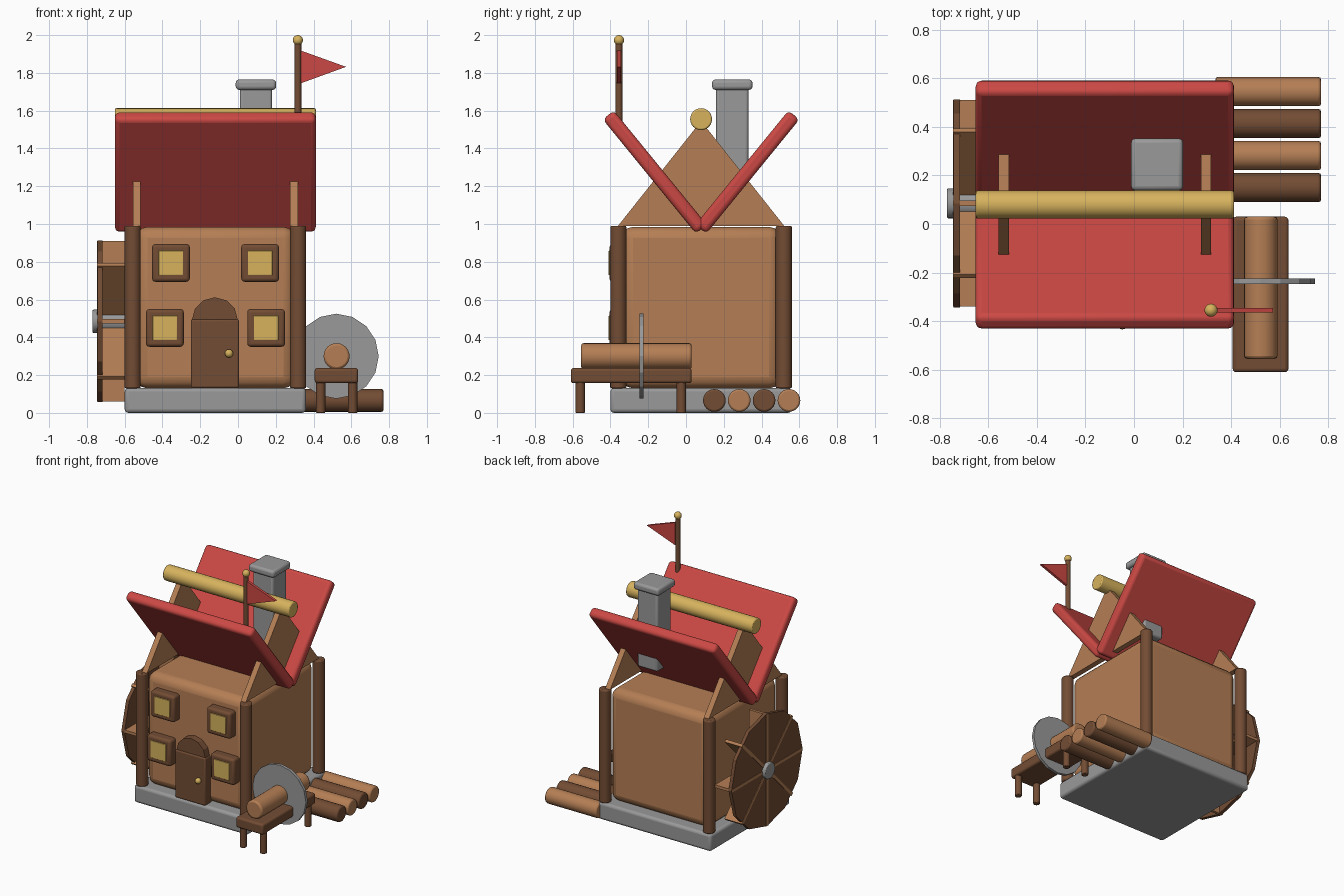
import bpy, bmesh, math
from mathutils import Matrix, Vector

if "Cube" in bpy.data.objects:
    bpy.data.objects.remove(bpy.data.objects["Cube"])

CX, CY = -0.12, 0.08  # house centre


def mat(name, rgb):
    m = bpy.data.materials.new(name)
    m.diffuse_color = (*rgb, 1)
    m.use_nodes = True
    m.node_tree.nodes["Principled BSDF"].inputs["Base Color"].default_value = m.diffuse_color
    return m


TAN = mat("tan wood", (0.46, 0.21, 0.09))
DARK = mat("dark wood", (0.17, 0.073, 0.034))
RED = mat("red", (0.60, 0.066, 0.058))
GOLD = mat("gold", (0.68, 0.45, 0.11))
GREY = mat("grey stone", (0.32, 0.32, 0.32))


def finish(bm, name, material, loc, rot, bevel, segments=3, smooth=True):
    me = bpy.data.meshes.new(name)
    bmesh.ops.recalc_face_normals(bm, faces=bm.faces[:])
    bm.to_mesh(me)
    bm.free()
    ob = bpy.data.objects.new(name, me)
    bpy.context.collection.objects.link(ob)
    ob.location, ob.rotation_euler = loc, rot
    me.materials.append(material)
    bpy.ops.object.select_all(action='DESELECT')
    ob.select_set(True)
    bpy.context.view_layer.objects.active = ob
    if bevel:
        mod = ob.modifiers.new("bevel", 'BEVEL')
        mod.width, mod.segments = bevel, segments
        mod.limit_method, mod.angle_limit = 'ANGLE', math.radians(50)
    if smooth:
        bpy.ops.object.shade_smooth_by_angle(angle=math.radians(35))
    return ob


def box(name, lo, hi, material, bevel=0.0, rot=(0, 0, 0)):
    """Box between two corners, turned about its centre."""
    lo, hi = Vector(lo), Vector(hi)
    bm = bmesh.new()
    bmesh.ops.create_cube(bm, size=1)
    bmesh.ops.scale(bm, vec=hi - lo, verts=bm.verts)
    return finish(bm, name, material, (lo + hi) / 2, rot, bevel)


def cyl(name, axis, start, length, r, material, bevel=0.0, sides=24, smooth=True):
    """Cylinder running from start along an axis."""
    bm = bmesh.new()
    bmesh.ops.create_cone(bm, cap_ends=True, segments=sides, radius1=r, radius2=r, depth=length,
                          matrix=Matrix.Translation((0, 0, length / 2)))
    rot = {'x': (0, math.pi / 2, 0), 'y': (-math.pi / 2, 0, 0), 'z': (0, 0, 0)}[axis]
    return finish(bm, name, material, start, rot, bevel, 2, smooth)


def ball(name, loc, r, material):
    bm = bmesh.new()
    bmesh.ops.create_uvsphere(bm, u_segments=16, v_segments=10, radius=r)
    return finish(bm, name, material, loc, (0, 0, 0), 0)


def prism(name, pts, thickness, axis, loc, material):
    """Flat outline extruded along x (points are y, z) or y (points are x, z)."""
    bm = bmesh.new()
    h = thickness / 2
    to3 = (lambda p, d: (d, *p)) if axis == 'x' else (lambda p, d: (p[0], d, p[1]))
    f = bm.faces.new([bm.verts.new(to3(p, -h)) for p in pts])
    g = bmesh.ops.extrude_face_region(bm, geom=[f])
    bmesh.ops.translate(bm, vec=to3((0, 0), thickness),
                        verts=[v for v in g['geom'] if isinstance(v, bmesh.types.BMVert)])
    return finish(bm, name, material, loc, (0, 0, 0), 0, smooth=False)


# House body
box("foundation", (CX - .48, CY - .48, 0), (CX + .48, CY + .48, .132), GREY, .02)
box("walls", (CX - .42, CY - .42, .13), (CX + .42, CY + .42, .985), TAN, .06)
for sx in (-1, 1):
    for sy in (-1, 1):
        cyl("corner_post", 'z', (CX + sx * .438, CY + sy * .438, .13), .86, .043, DARK, .008)
    prism("gable", [(-.44, .99), (.44, .99), (0, 1.545)], .042, 'x',
          (CX + sx * .416, CY, 0), TAN)

# Upturned roof panels and ridge beam
for s in (-1, 1):
    c = Vector((CX, CY + s * .245, 1.275))
    half = Vector((.532, .39, .0375))
    box("roof_panel", c - half, c + half, RED, .025, (s * math.radians(50.8), 0, 0))
cyl("ridge_beam", 'x', (-.652, CY, 1.555), 1.064, .058, GOLD, .008)

# Chimney
box("chimney_shaft", (.01, .16, 1.12), (.18, .33, 1.73), GREY, .015)
box("chimney_cap", (-.012, .138, 1.71), (.202, .352, 1.765), GREY, .018)

# Flag
cyl("flag_pole", 'z', (.317, -.355, 1.5), .47, .018, DARK, .004, 16)
ball("pole_ball", (.317, -.355, 1.973), .027, GOLD)
prism("flag", [(.333, 1.745), (.572, 1.832), (.333, 1.918)], .02, 'y', (0, -.355, 0), RED)

# Windows
for x, z in ((-.355, .794), (.117, .794), (-.387, .45), (.149, .45)):
    box("window_frame", (x - .1, -.405, z - .1), (x + .1, -.32, z + .1), DARK, .018)
    box("window_pane", (x - .065, -.410, z - .065), (x + .065, -.402, z + .065), GOLD, .003)

# Door
box("door", (-.25, -.402, .132), (.005, -.32, .495), DARK, .01)
cyl("door_arch", 'y', (-.1225, -.392, .49), .07, .122, DARK, 0, 12, False)
ball("door_knob", (-.048, -.412, .315), .022, GOLD)

# Water wheel
WY, WZ = .085, .485
cyl("wheel_disc", 'x', (-.743, WY, WZ), .026, .428, DARK, 0, 12, False)
for i in range(4):
    box("wheel_paddles", (-.746, WY - .425, WZ - .011), (-.6, WY + .425, WZ + .011), TAN, 0,
        (i * math.pi / 4, 0, 0))
cyl("wheel_hub", 'x', (-.77, WY, WZ), .24, .062, GREY, .006, 16)

# Saw bench with log and blade
box("bench_top", (.406, -.61, .157), (.636, .03, .238), DARK, .015)
for x in (.437, .607):
    for y in (-.56, -.025):
        cyl("bench_leg", 'z', (x, y, 0), .17, .025, DARK, .004, 16)
cyl("bench_log", 'y', (.522, -.555, .3), .585, .069, TAN, .012)
cyl("saw_blade", 'y', (.52, -.246, .3), .022, .225, GREY, 0, 16, False)

# Log pile
for i, m in enumerate((DARK, TAN, DARK, TAN)):
    cyl("pile_log", 'x', (.335, .15 + i * .1317, .066), .435, .06, m, .01)
